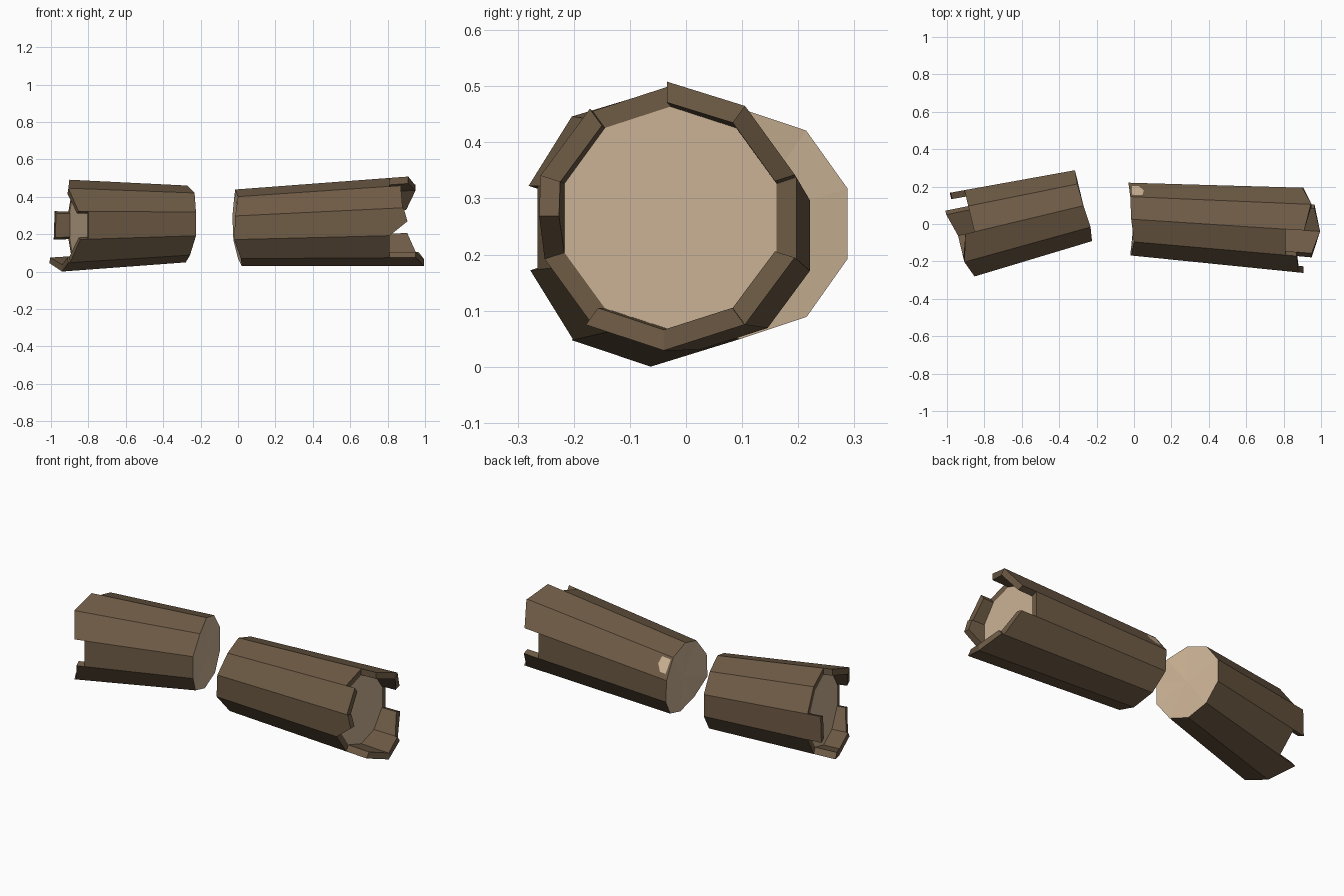
import bpy, bmesh, math
from mathutils import Vector

if "Cube" in bpy.data.objects:
    bpy.data.objects.remove(bpy.data.objects["Cube"])

SIDES = 10


def material(name, color):
    m = bpy.data.materials.new(name)
    m.diffuse_color = (*color, 1)
    m.use_nodes = True
    m.node_tree.nodes["Principled BSDF"].inputs["Base Color"].default_value = m.diffuse_color
    return m


BARK = material("dark_bark", (0.156, 0.104, 0.060))
WOOD = material("pale_wood", (0.60, 0.450, 0.300))
UP = Vector((0, 0, 1))


def broken_log(name, origin, axis, side, r0, grow, floor, starts, tips, patch=False):
    """Ten-sided tapered log: flat sawn end at t=0, splintered hollow end at t=floor.
    starts: offset of each corner at the sawn end; tips: splinter lengths per side
    (None = side broken off down to the floor)."""
    bm = bmesh.new()

    def pt(t, k, thick=0.0):
        # k may be fractional: interpolate along the flat side
        r = r0 + grow * t - thick
        lo = math.floor(k)
        pair = []
        for i in (lo, lo + 1):
            a = math.radians(90 - 36 * i)
            pair.append(math.cos(a) * side + math.sin(a) * UP)
        return origin + axis * t + r * pair[0].lerp(pair[1], k - lo)

    def face(pts, mat, out):
        f = bm.faces.new([bm.verts.new(p) for p in pts])
        f.normal_update()
        if f.normal.dot(out) < 0:
            f.normal_flip()
        f.material_index = mat

    wall = 0.037
    tips = [t or (floor, floor) for t in tips]
    for k in range(SIDES):
        out = pt(0, k + 0.5) - origin
        line = [(t, k + i / (len(tips[k]) - 1)) for i, t in enumerate(tips[k])]
        # outer bark, inner side of the splinter and its broken edge
        face([pt(starts[(k + 1) % SIDES], k + 1), pt(starts[k], k)]
             + [pt(t, q) for t, q in line], 0, out)
        if max(tips[k]) > floor:
            inner = [pt(t, q, wall) for t, q in line]
            if tips[k][-1] > floor:
                inner.append(pt(floor, k + 1, wall))
            if tips[k][0] > floor:
                inner.append(pt(floor, k, wall))
            face(inner, 0, -out)
        for (t1, q1), (t2, q2) in zip(line, line[1:]):
            face([pt(t1, q1), pt(t2, q2), pt(t2, q2, wall), pt(t1, q1, wall)], 0, axis)
        # step between this splinter and the previous one
        a, b = tips[k - 1][-1], tips[k][0]
        if abs(a - b) > 1e-4:
            along = pt(0, k + 0.5) - pt(0, k)
            face([pt(a, k), pt(b, k), pt(b, k, wall), pt(a, k, wall)], 0,
                 along if a > b else -along)
        # sawn end, fanned to its centre
        face([pt(starts[k], k), pt(starts[(k + 1) % SIDES], k + 1), origin], 1, -axis)
    # pale wood floor of the hollow
    face([pt(floor, k, wall) for k in range(SIDES)], 1, axis)
    # chipped spot of bare wood
    if patch:
        spot = [(-0.012, 1.12), (0.045, 1.12), (0.053, 1.45), (0.025, 1.75), (-0.012, 1.75)]
        face([pt(t, q, -0.003) for t, q in spot], 1, pt(0, 1.5) - origin)

    bmesh.ops.remove_doubles(bm, verts=bm.verts, dist=1e-5)
    me = bpy.data.meshes.new(name)
    bm.to_mesh(me)
    bm.free()
    me.materials.append(BARK)
    me.materials.append(WOOD)
    ob = bpy.data.objects.new(name, me)
    bpy.context.collection.objects.link(ob)


# longer half on the right
broken_log("right_log_half", Vector((0, 0.025, 0.235)), Vector((1, -0.065, 0.037)),
           Vector((0, 1, 0)), 0.205, 0.038, 0.81,
           [-0.015, -0.02, -0.03, -0.025, 0.0, 0.02, 0.015, -0.02, -0.015, 0.0],
           [(0.91, 0.945), (0.95, 0.90), None, (0.905, 0.95), (0.965, 0.995),
            (0.995, 0.95), None, (0.81, 0.906, 0.885), (0.88, 0.87), None], True)

# shorter half on the left, turned away
broken_log("left_log_half", Vector((-0.27, 0.098, 0.255)), Vector((-0.972, -0.233, -0.012)),
           Vector((-0.233, 0.972, 0)), 0.205, 0.06, 0.60,
           [0.0, 0.005, 0.0, 0.0, 0.0, 0.01, 0.015, 0.0, 0.0, -0.01],
           [None, None, (0.675, 0.68), None, (0.725, 0.69),
            (0.69, 0.69), (0.68, 0.645), None, (0.655, 0.69), (0.69, 0.65)])
